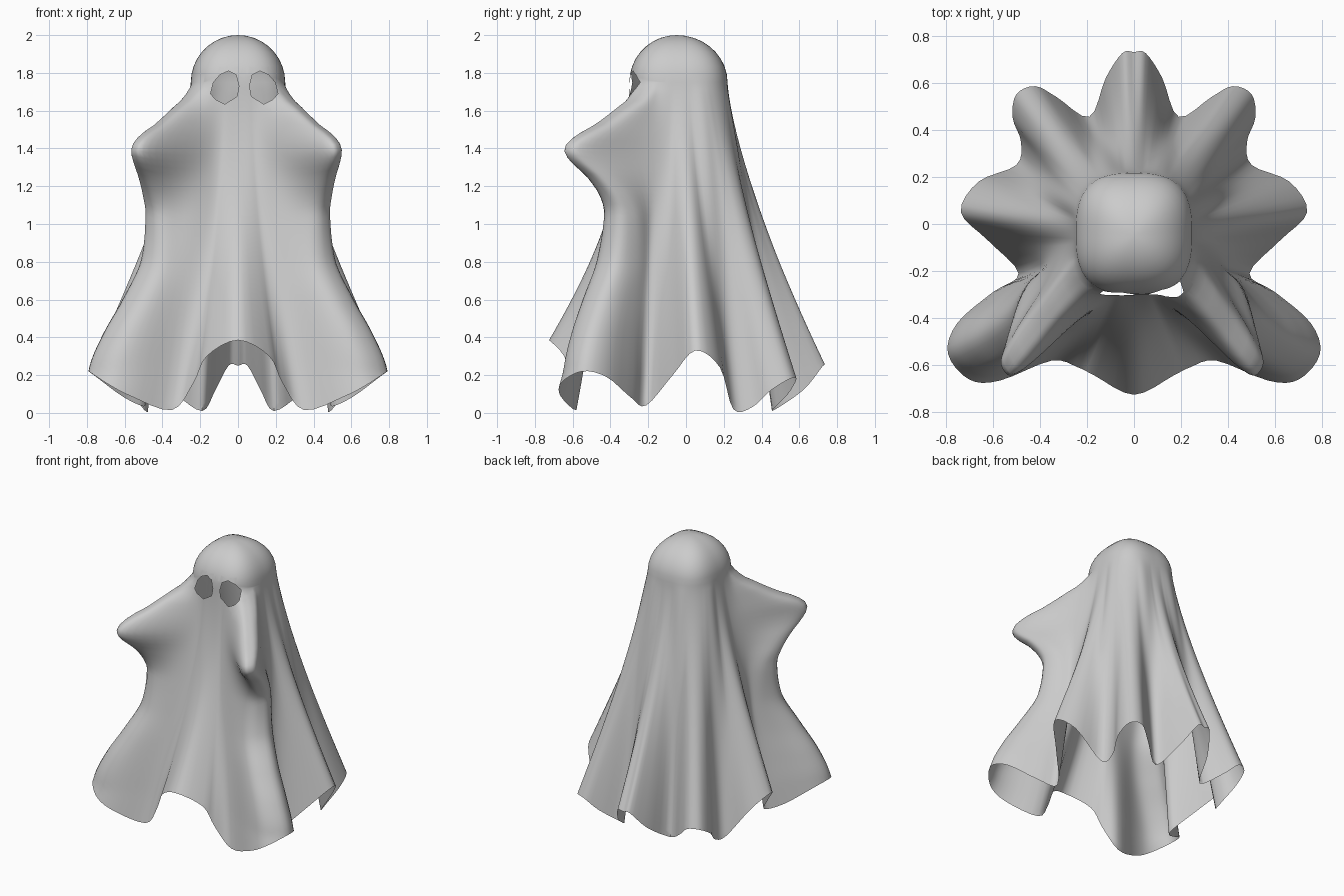
import bpy, bmesh, math
from mathutils import Vector

cube = bpy.data.objects.get("Cube")
if cube:
    bpy.data.objects.remove(cube)

# Hem of the sheet, from the middle of the front round to the middle of the back
HEM = [(0, -.725, .385), (.165, -.645, .30), (.235, -.61, .16), (.35, -.58, .015),
       (.57, -.665, .09), (.70, -.66, .16), (.79, -.55, .22), (.75, -.42, .19),
       (.60, -.29, .08), (.49, -.21, .04), (.62, -.07, .20), (.735, .05, .33),
       (.66, .18, .24), (.50, .25, .02), (.48, .35, .03), (.515, .45, .12),
       (.50, .55, .18), (.42, .585, .18), (.33, .54, .10), (.19, .455, .01),
       (.12, .62, .12), (.05, .725, .25), (0, .73, .25)]
# Raised arm and the drape below it, as the line of its outer ridge
ARM = [(.25, -.22, 1.8), (.31, -.30, 1.64), (.42, -.44, 1.53), (.51, -.56, 1.46),
       (.545, -.61, 1.40), (.54, -.58, 1.34), (.515, -.48, 1.25), (.495, -.40, 1.15),
       (.485, -.365, 1.05), (.515, -.39, .8), (.61, -.46, .6), (.72, -.52, .4),
       (.79, -.55, .22)]
ARM_COLUMN = 6
NECK_Z, TOP_Z = 1.75, 2.0
STEPS, HEAD_ROWS, BODY_ROWS = 4, 9, 48

half = [Vector(p) for p in HEM]
loop = half + [Vector((-p.x, p.y, p.z)) for p in half[-2:0:-1]]
count = len(loop)
arm = [Vector(p) for p in ARM]


def smooth(a, b, c, d, f):
    """Point at fraction f between b and c on a smooth curve."""
    return b + .5 * f * (c - a + f * (2 * a - 5 * b + 4 * c - d
                                      + f * (3 * (b - c) + d - a)))


def on_hem(t):
    t %= count
    i = int(t)
    return smooth(*(loop[(i + k) % count] for k in (-1, 0, 1, 2)), t - i)


def neck_angle(t):
    hem = on_hem(t)
    around = math.atan2(hem.x, -hem.y) % math.tau
    return .5 * around + .5 * math.tau * t / count


def neck(angle):
    """Rounded, slightly square outline at the base of the head."""
    s, c = math.sin(angle), math.cos(angle)
    r = (abs(s) ** 2.8 + abs(c) ** 2.8) ** (-1 / 2.8)
    return Vector((.25 * r * s, -.04 - .26 * r * c, NECK_Z))


def plain(t, u):
    """Cloth hanging from neck (u = 0) to hem (u = 1), folds fading upwards."""
    angle = neck_angle(t)
    base = neck(angle)
    spread = 1.2 * (1 - u)
    hem = sum((on_hem(t + k * spread) for k in (-1, -.5, 0, .5, 1)), Vector()) / 5
    ridge = min(1, max(0, on_hem(t).z / .2))
    front = max(0, math.cos(angle))
    back = max(0, -math.cos(angle))
    power = .95 + .28 * ridge - .22 * front + .85 * front ** 8 + .15 * back ** 8
    p = base.lerp(hem, u ** power)
    p.z = base.z + (hem.z - base.z) * u
    return p


def arm_ridge(z):
    for i in range(len(arm) - 1):
        a, b = arm[i], arm[i + 1]
        if a.z >= z >= b.z:
            ends = arm[max(i - 1, 0)], a, b, arm[min(i + 2, len(arm) - 1)]
            return smooth(*ends, (a.z - z) / (a.z - b.z))
    return None


def arm_pull(z):
    """How far the arm lifts the cloth away from its plain drape."""
    ridge = arm_ridge(z)
    if ridge is None:
        return Vector()
    u = max(0, (NECK_Z - z) / (NECK_Z - half[ARM_COLUMN].z))
    return (ridge - plain(ARM_COLUMN, u)) * min(1, u * 12)


def column(t):
    """One strip of cloth from the crown down to the hem."""
    base = neck(neck_angle(t))
    points = []
    for j in range(1, HEAD_ROWS + 1):
        a = j / HEAD_ROWS * math.pi / 2
        k = math.sin(a)
        points.append(Vector((base.x * k, -.05 + (base.y + .05) * k,
                              NECK_Z + (TOP_Z - NECK_Z) * math.cos(a))))
    side = 1 if t < count / 2 else -1
    away = abs((t if side > 0 else count - t) - ARM_COLUMN)
    weight = math.exp(-(away / 2.4) ** 4)
    for j in range(1, BODY_ROWS + 1):
        p = plain(t, j / BODY_ROWS)
        pull = arm_pull(p.z) * weight
        p.x += side * pull.x * (1 if side > 0 else 1.07)
        p.y += pull.y
        points.append(p)
    return points


# Sheet surface
bm = bmesh.new()
crown = bm.verts.new((0, -.05, TOP_Z))
strips = [[bm.verts.new(p) for p in column(i / STEPS)] for i in range(count * STEPS)]
for a, b in zip(strips, strips[1:] + strips[:1]):
    bm.faces.new((crown, a[0], b[0]))
    for j in range(len(a) - 1):
        bm.faces.new((a[j], a[j + 1], b[j + 1], b[j]))

# Eye holes: cut the outline into the face, then remove the inside
EYE = [(-.145, 1.69), (-.13, 1.75), (-.095, 1.79), (-.05, 1.81), (-.01, 1.79),
       (.005, 1.73), (-.005, 1.675), (-.07, 1.635), (-.12, 1.66)]
FACE_MIDDLE = .033
for mirrored in (False, True):
    outline = [Vector((2 * FACE_MIDDLE - x if mirrored else x, 0, z)) for x, z in EYE]
    middle = sum(outline, Vector()) / len(outline)
    planes = []
    for a, b in zip(outline, outline[1:] + outline[:1]):
        normal = (b - a).cross(Vector((0, 1, 0))).normalized()
        planes.append((a, normal if normal.dot(a - middle) > 0 else -normal))

    def near(face):
        c = face.calc_center_median()
        return c.y < -.1 and abs(c.x - middle.x) < .11 and abs(c.z - middle.z) < .12

    for point, normal in planes:
        faces = [f for f in bm.faces if near(f)]
        edges = {e for f in faces for e in f.edges}
        verts = {v for f in faces for v in f.verts}
        bmesh.ops.bisect_plane(bm, geom=faces + list(edges) + list(verts),
                               dist=1e-5, plane_co=point, plane_no=normal)
    inside = [f for f in bm.faces if near(f) and all(
        (f.calc_center_median() - p).dot(n) < 0 for p, n in planes)]
    bmesh.ops.delete(bm, geom=inside, context='FACES')

mesh = bpy.data.meshes.new("ghost_sheet")
bm.to_mesh(mesh)
bm.free()
sheet = bpy.data.objects.new("ghost_sheet", mesh)
bpy.context.collection.objects.link(sheet)

# Plain cloth colour
cloth = bpy.data.materials.new("pale_grey_cloth")
cloth.use_nodes = True
colour = (.6, .6, .6, 1)
cloth.diffuse_color = colour
cloth.node_tree.nodes["Principled BSDF"].inputs["Base Color"].default_value = colour
mesh.materials.append(cloth)

for o in bpy.context.selected_objects:
    o.select_set(False)
sheet.select_set(True)
bpy.context.view_layer.objects.active = sheet
bpy.ops.object.shade_smooth_by_angle(angle=math.radians(60))
